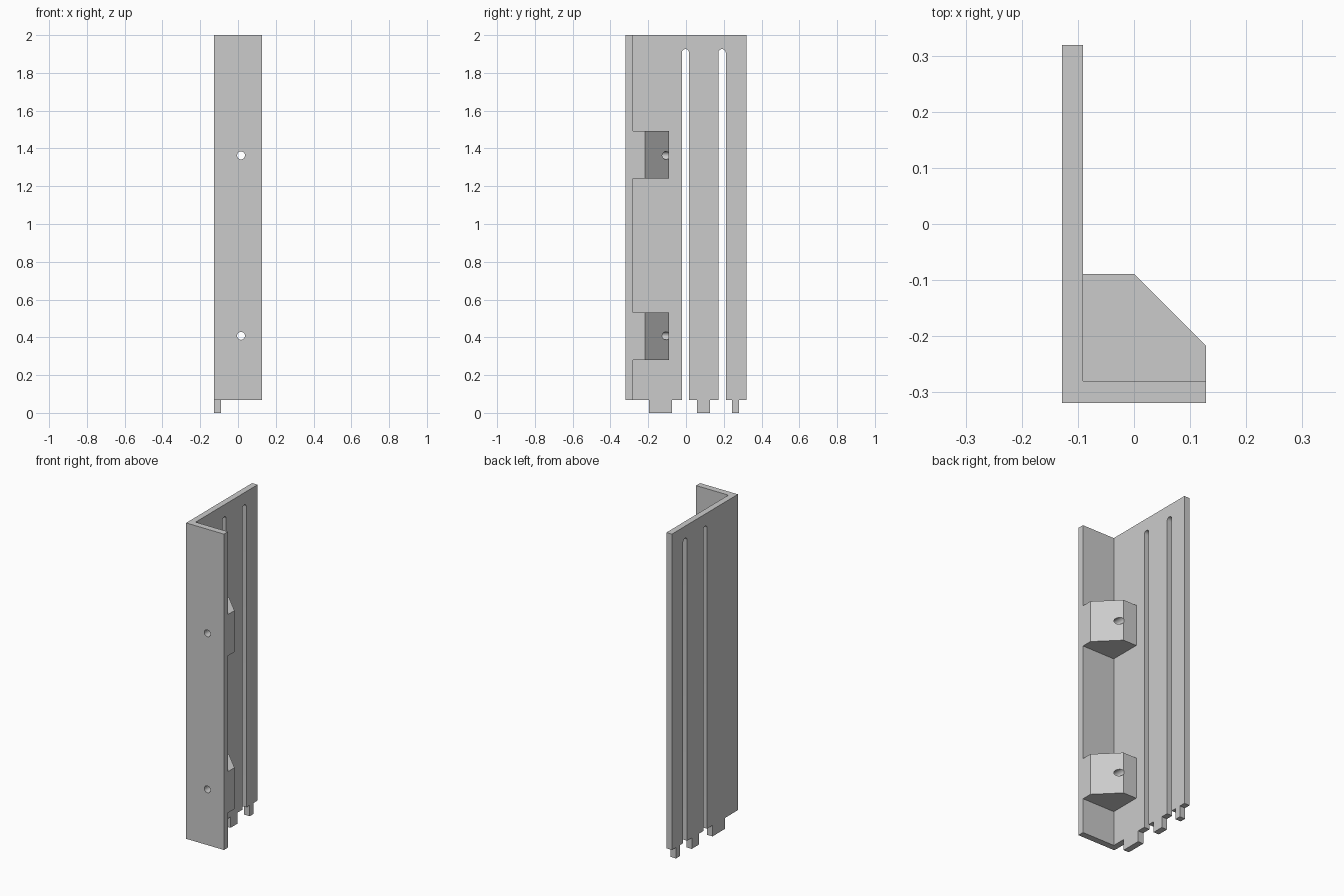
import bpy, bmesh, math
from mathutils import Vector

cube = bpy.data.objects.get("Cube")
if cube:
    bpy.data.objects.remove(cube, do_unlink=True)

X0, X1, XI = -0.128, 0.128, -0.091     # outer, far and inner faces across x
Y0, Y1, YI = -0.319, 0.319, -0.28      # front, back and inner flange faces
BASE, TOP = 0.067, 2.0

grey = bpy.data.materials.new("plain grey")
grey.use_nodes = True
grey.diffuse_color = (0.6, 0.6, 0.6, 1)
grey.node_tree.nodes["Principled BSDF"].inputs["Base Color"].default_value = grey.diffuse_color


def prism(name, points, along):
    """Extrude a closed 3D outline by a vector."""
    bm = bmesh.new()
    face = bm.faces.new([bm.verts.new(p) for p in points])
    moved = bmesh.ops.extrude_face_region(bm, geom=[face])["geom"]
    verts = [v for v in moved if isinstance(v, bmesh.types.BMVert)]
    bmesh.ops.translate(bm, vec=Vector(along), verts=verts)
    bmesh.ops.recalc_face_normals(bm, faces=bm.faces)
    mesh = bpy.data.meshes.new(name)
    bm.to_mesh(mesh)
    bm.free()
    obj = bpy.data.objects.new(name, mesh)
    bpy.context.collection.objects.link(obj)
    return obj


def combine(target, tool, operation):
    """Apply a boolean and remove the tool object."""
    mod = target.modifiers.new("combine", "BOOLEAN")
    mod.operation, mod.solver, mod.object = operation, "EXACT", tool
    bpy.context.view_layer.update()
    deps = bpy.context.evaluated_depsgraph_get()
    mesh = bpy.data.meshes.new_from_object(target.evaluated_get(deps))
    target.modifiers.clear()
    target.data = mesh
    bpy.data.objects.remove(tool, do_unlink=True)


# L-shaped body: wide side plate and narrow front flange
section = [(X0, Y0), (X1, Y0), (X1, YI), (XI, YI), (XI, Y1), (X0, Y1)]
body = prism("slotted_angle_bracket", [(x, y, 0) for x, y in section], (0, 0, TOP))

# Chamfered mounting blocks in the inner corner
block = [(-0.11, -0.3), (X1, -0.3), (X1, -0.217), (0, -0.089), (-0.11, -0.089)]
for z in (0.279, 1.24):
    combine(body, prism("mounting_block", [(x, y, z) for x, y in block], (0, 0, 0.253)), "UNION")

# Screw holes through the flange and blocks
for z in (0.408, 1.363):
    ring = [math.tau * i / 32 for i in range(32)]
    hole = [(0.016 + 0.021 * math.cos(a), -0.5, z + 0.021 * math.sin(a)) for a in ring]
    combine(body, prism("hole_cutter", hole, (0, 0.6, 0)), "DIFFERENCE")

# Long round-topped slots, open at the bottom
for y, r in ((-0.003, 0.0185), (0.191, 0.0195)):
    arc = [math.pi * i / 16 for i in range(17)]
    slot = [(-0.3, y + r * math.cos(a), 1.926 - r + r * math.sin(a)) for a in arc]
    slot += [(-0.3, y - r, -0.1), (-0.3, y + r, -0.1)]
    combine(body, prism("slot_cutter", slot, (0.6, 0, 0)), "DIFFERENCE")

# Gaps that leave three tabs along the bottom edge
for a, b in ((-0.5, -0.196), (-0.074, 0.058), (0.127, 0.243), (0.28, 0.5)):
    gap = [(-0.3, a, -0.1), (-0.3, b, -0.1), (-0.3, b, BASE), (-0.3, a, BASE)]
    combine(body, prism("gap_cutter", gap, (0.6, 0, 0)), "DIFFERENCE")

# Colour and shading
body.data.materials.clear()
body.data.materials.append(grey)
for poly in body.data.polygons:
    poly.material_index = 0
bpy.ops.object.select_all(action="DESELECT")
body.select_set(True)
bpy.context.view_layer.objects.active = body
bpy.ops.object.shade_smooth_by_angle(angle=math.radians(30))
